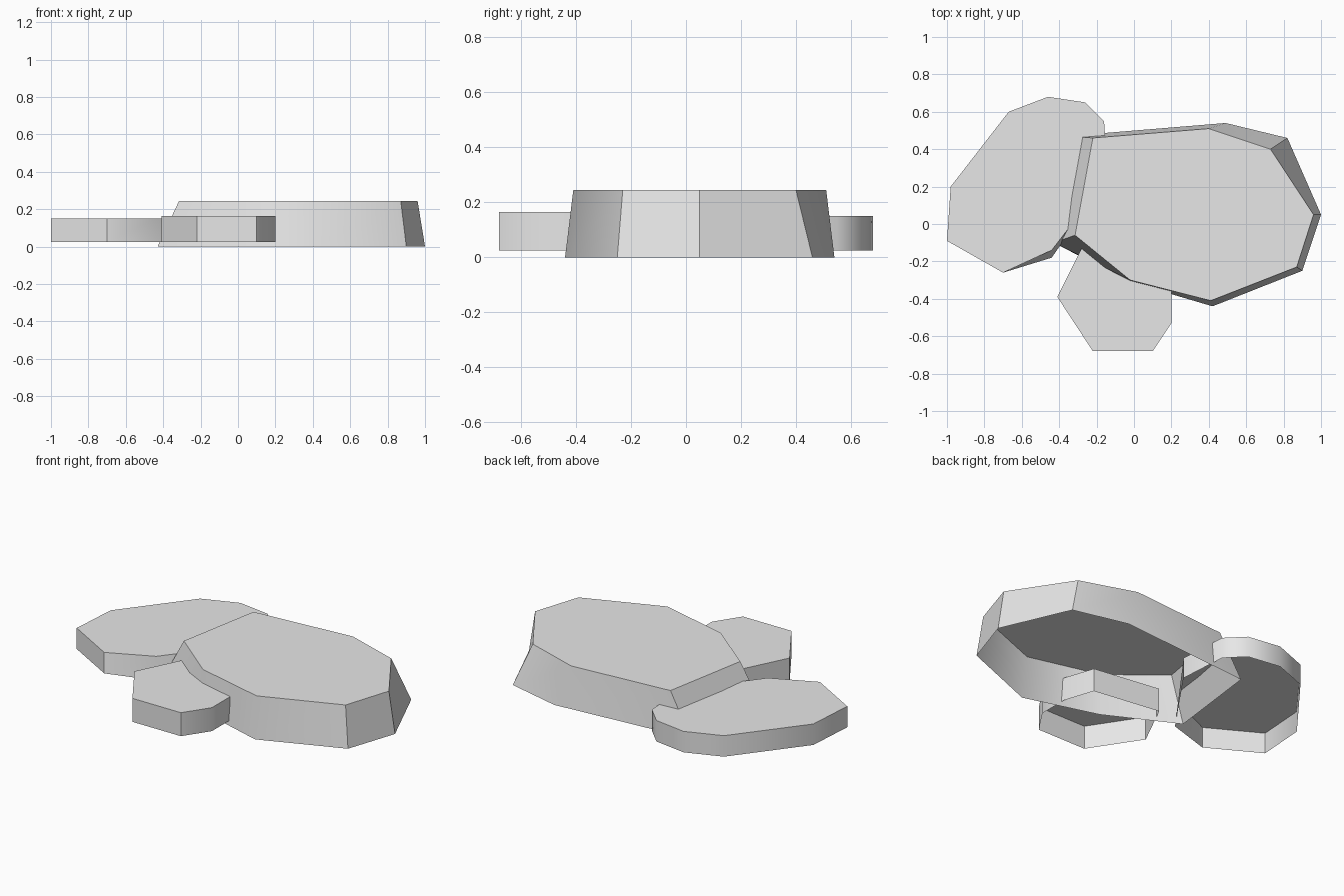
import bpy
import bmesh

default_cube = bpy.data.objects.get("Cube")
if default_cube:
    bpy.data.objects.remove(default_cube, do_unlink=True)

# One plain stone colour
stone = bpy.data.materials.new("light_grey_stone")
stone.use_nodes = True
stone.diffuse_color = (0.8, 0.8, 0.8, 1)
stone.node_tree.nodes["Principled BSDF"].inputs["Base Color"].default_value = stone.diffuse_color


def make_slab(name, low, high, top, sharp_corners, base=None):
    """Loft a wall from the base outline to the top outline and cap the top."""
    base = base or top
    bm = bmesh.new()
    lower = [bm.verts.new((x, y, low)) for x, y in base]
    upper = [bm.verts.new((x, y, high)) for x, y in top]
    cap = bm.faces.new(upper)
    count = len(top)
    for i in range(count):
        j = (i + 1) % count
        bm.faces.new((lower[i], lower[j], upper[j], upper[i]))
    for face in bm.faces:
        face.smooth = True
    # Crisp rim, and crisp upright edges only at the chosen corners
    for edge in cap.edges:
        edge.smooth = False
    for i in sharp_corners:
        bm.edges.get((lower[i], upper[i])).smooth = False
    mesh = bpy.data.meshes.new(name)
    bm.to_mesh(mesh)
    bm.free()
    mesh.materials.append(stone)
    slab = bpy.data.objects.new(name, mesh)
    bpy.context.scene.collection.objects.link(slab)
    return slab


# Large tapered slab, hollow underneath
make_slab(
    "large_stone", 0, 0.245,
    top=[(-.315, -.06), (-.02, -.3), (.41, -.41), (.87, -.23),
         (.96, .05), (.73, .4), (.4, .51), (-.22, .46)],
    base=[(-.43, -.1), (-.02, -.31), (.42, -.44), (.9, -.25),
          (1, .05), (.82, .46), (.49, .54), (-.36, .47)],
    sharp_corners=(0, 3, 4, 5, 7))

# Flat slab behind, tucked under the large one
back_outline = [(-1, -.09), (-.7, -.26), (-.44, -.14), (-.14, .25),
                (-.16, .55), (-.26, .65), (-.46, .68), (-.67, .6), (-.98, .2)]
back_base = list(back_outline)
back_base[2] = (-.44, -.18)
make_slab("back_stone", 0.025, 0.15, top=back_outline, base=back_base,
          sharp_corners=(0, 1, 3))

# Small slab in front, also overlapping the large one
make_slab(
    "front_stone", 0.025, 0.165,
    top=[(-.41, -.39), (-.22, -.68), (.1, -.68), (.2, -.53),
         (.2, -.35), (.14, -.17), (-.27, -.11)],
    sharp_corners=(0, 1, 2, 5, 6))
